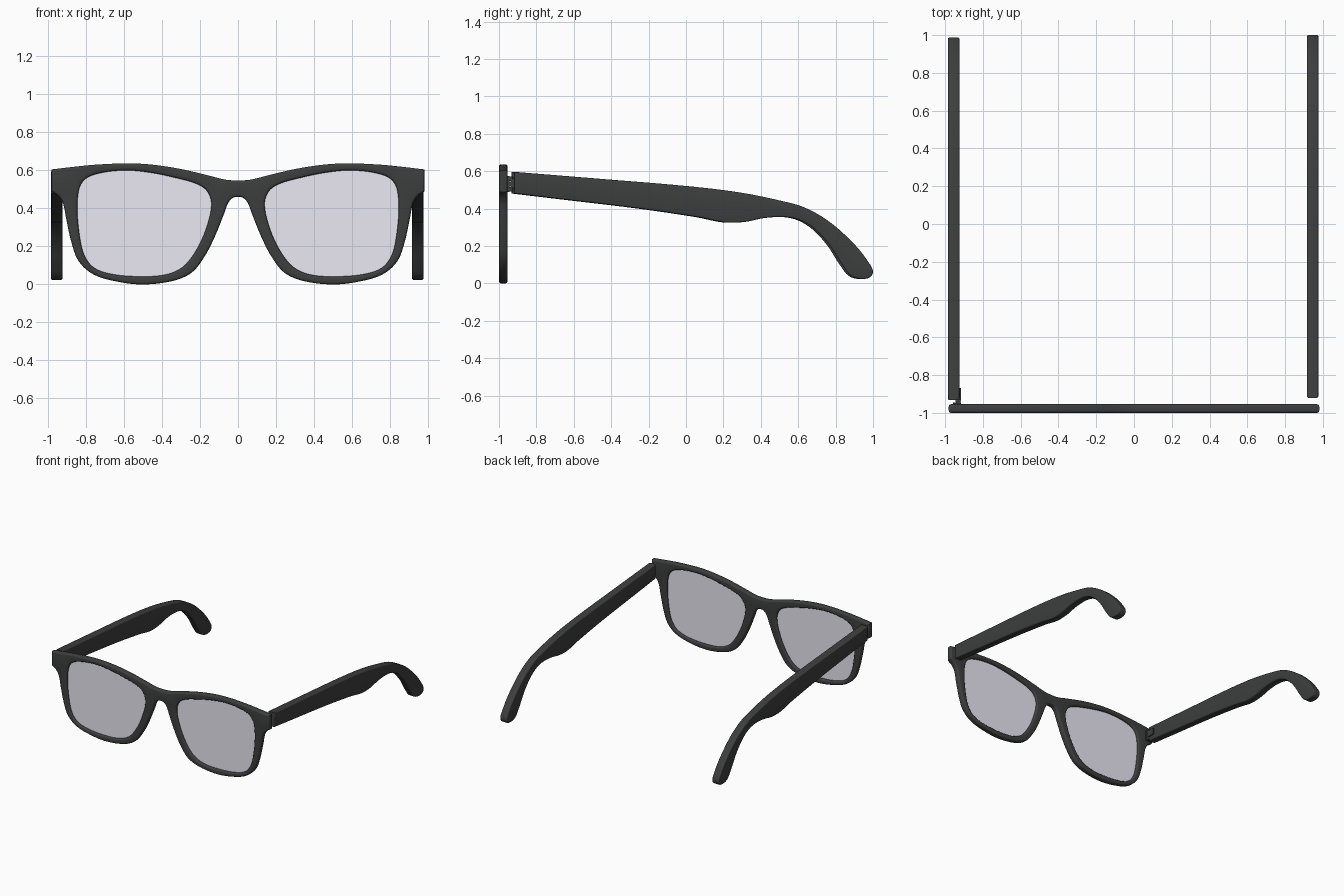
import bpy, bmesh, math
from mathutils import Vector
from mathutils.geometry import interpolate_bezier

if "Cube" in bpy.data.objects:
    bpy.data.objects.remove(bpy.data.objects["Cube"])


def material(name, color):
    m = bpy.data.materials.new(name)
    m.diffuse_color = color
    m.use_nodes = True
    m.node_tree.nodes["Principled BSDF"].inputs["Base Color"].default_value = m.diffuse_color
    return m


DARK = material("dark_plastic", (0.046, 0.048, 0.047, 1))
TINT = material("tinted_lens", (0.83, 0.81, 0.90, 0.35))


def spline(pts, closed=False, steps=6):
    """Smooth curve through 2D points."""
    p = [Vector((u, v, 0)) for u, v in pts]
    n = len(p)

    def tangent(i):
        a, b = (p[i - 1], p[(i + 1) % n]) if closed else (p[max(i - 1, 0)], p[min(i + 1, n - 1)])
        return (b - a).normalized()

    out = []
    for i in range(n if closed else n - 1):
        j = (i + 1) % n
        h = (p[j] - p[i]).length / 3
        out += interpolate_bezier(p[i], p[i] + tangent(i) * h, p[j] - tangent(j) * h, p[j], steps + 1)[:-1]
    if not closed:
        out.append(p[-1])
    return [Vector((q[0], q[1])) for q in out]


def oriented(loop, ccw):
    area = sum(a.x * b.y - b.x * a.y for a, b in zip(loop, loop[1:] + loop[:1]))
    return loop if (area > 0) == ccw else loop[::-1]


def offset(loop, d):
    """Move a loop to its left by d, with mitred corners."""
    out = []
    for i, q in enumerate(loop):
        a = (q - loop[i - 1]).normalized()
        b = (loop[(i + 1) % len(loop)] - q).normalized()
        na, nb = Vector((-a.y, a.x)), Vector((-b.y, b.x))
        out.append(q + (na + nb) * d / max(1 + na.dot(nb), 0.3))
    return out


def finish(name, bm, mat):
    bmesh.ops.recalc_face_normals(bm, faces=bm.faces)
    mesh = bpy.data.meshes.new(name)
    bm.to_mesh(mesh)
    bm.free()
    ob = bpy.data.objects.new(name, mesh)
    bpy.context.collection.objects.link(ob)
    mesh.materials.append(mat)
    bpy.ops.object.select_all(action='DESELECT')
    ob.select_set(True)
    bpy.context.view_layer.objects.active = ob
    bpy.ops.object.shade_smooth_by_angle(angle=math.radians(35))
    return ob


def slab(name, outer, holes, lo, hi, r, place, mat, segs=4):
    """Plate between depths lo and hi with edges rounded by r; holes are cut through."""
    arc = [math.pi / 2 * k / segs for k in range(segs + 1)] if r else [0]
    layers = [(r * (1 - math.sin(t)), lo + r * (1 - math.cos(t))) for t in arc]
    layers += [(o, lo + hi - d) for o, d in reversed(layers)]
    bm = bmesh.new()
    caps = [[], []]
    for loop in [oriented(outer, True)] + [oriented(h, False) for h in holes]:
        rings = [[bm.verts.new(place(q.x, q.y, d)) for q in offset(loop, o)] for o, d in layers]
        n = len(loop)
        for A, B in zip(rings, rings[1:]):
            for i in range(n):
                j = (i + 1) % n
                bm.faces.new((A[i], A[j], B[j], B[i]))
        for cap, ring in zip(caps, (rings[0], rings[-1])):
            cap += [bm.edges.get((ring[i], ring[(i + 1) % n])) for i in range(n)]
    for cap in caps:
        bmesh.ops.triangle_fill(bm, use_beauty=True, edges=cap)
    return finish(name, bm, mat)


def box(name, x, y, z):
    bm = bmesh.new()
    bmesh.ops.create_cube(bm, size=1)
    for v in bm.verts:
        v.co = [(s[0] + s[1]) / 2 + c * (s[1] - s[0]) for c, s in zip(v.co, (x, y, z))]
    return finish(name, bm, DARK)


def facing_front(u, v, d):
    return (u, d, v)


def mirror(pts):
    return [(-u, v) for u, v in reversed(pts)]


# Front frame: mirrored brow line and lower line around two lens openings
brow = [(0, .547), (.07, .552), (.15, .572), (.30, .607), (.45, .63), (.58, .637),
        (.75, .63), (.88, .617), (.981, .605)]
lower = [(.981, .49), (.945, .465), (.92, .425), (.903, .34), (.876, .22), (.84, .125),
         (.77, .058), (.665, .021), (.51, 0), (.35, .017), (.245, .061), (.176, .147),
         (.124, .247), (.072, .375), (.052, .428), (.028, .455), (0, .461)]
opening = [(.14, .42), (.162, .49), (.22, .53), (.325, .56), (.46, .588), (.587, .6),
           (.72, .587), (.80, .557), (.835, .505), (.845, .395), (.834, .263), (.81, .158),
           (.76, .09), (.666, .055), (.51, .042), (.376, .053), (.287, .095), (.218, .184),
           (.166, .3)]
outline = spline(mirror(brow)[:-1] + brow) + spline(lower + mirror(lower)[1:])
eyes = {"left": spline(mirror(opening), True), "right": spline(opening, True)}
slab("front_frame", outline, eyes.values(), -1, -.954, .013, facing_front, DARK)

# Lenses, seated slightly into the rims
for side, loop in eyes.items():
    slab(side + "_lens", offset(oriented(loop, True), -.004), [], -.981, -.973, 0, facing_front, TINT)

# Temples: side outline along the top, round the ear tip and back underneath
arm = [(-.92, .597), (-.463, .56), (.003, .521), (.286, .487), (.5, .444), (.634, .406),
       (.767, .33), (.90, .21), (.975, .115), (1, .06), (.97, .027), (.89, .036), (.837, .097),
       (.767, .205), (.687, .291), (.607, .339), (.527, .355), (.42, .35), (.313, .329),
       (.206, .327), (.07, .354), (-.25, .401), (-.677, .452), (-.92, .481)]
for side, x0, x1, shift in (("left", -.985, -.924, -.013), ("right", .915, .976, 0)):
    slab(side + "_temple", spline(arm), [], x0, x1, .008,
         lambda u, v, d: (d, u + shift, v), DARK, 3)

# Hinge on the left side: leaves and three knuckles
box("hinge_temple_leaf", (-.93, -.915), (-.935, -.868), (.51, .56))
box("hinge_frame_leaf", (-.957, -.915), (-.956, -.945), (.49, .575))
for k in range(3):
    bm = bmesh.new()
    bmesh.ops.create_cone(bm, cap_ends=True, segments=20, radius1=.014, radius2=.014, depth=.026)
    bmesh.ops.translate(bm, verts=bm.verts, vec=(-.931, -.938, .504 + k * .028))
    finish("hinge_knuckle", bm, DARK)
